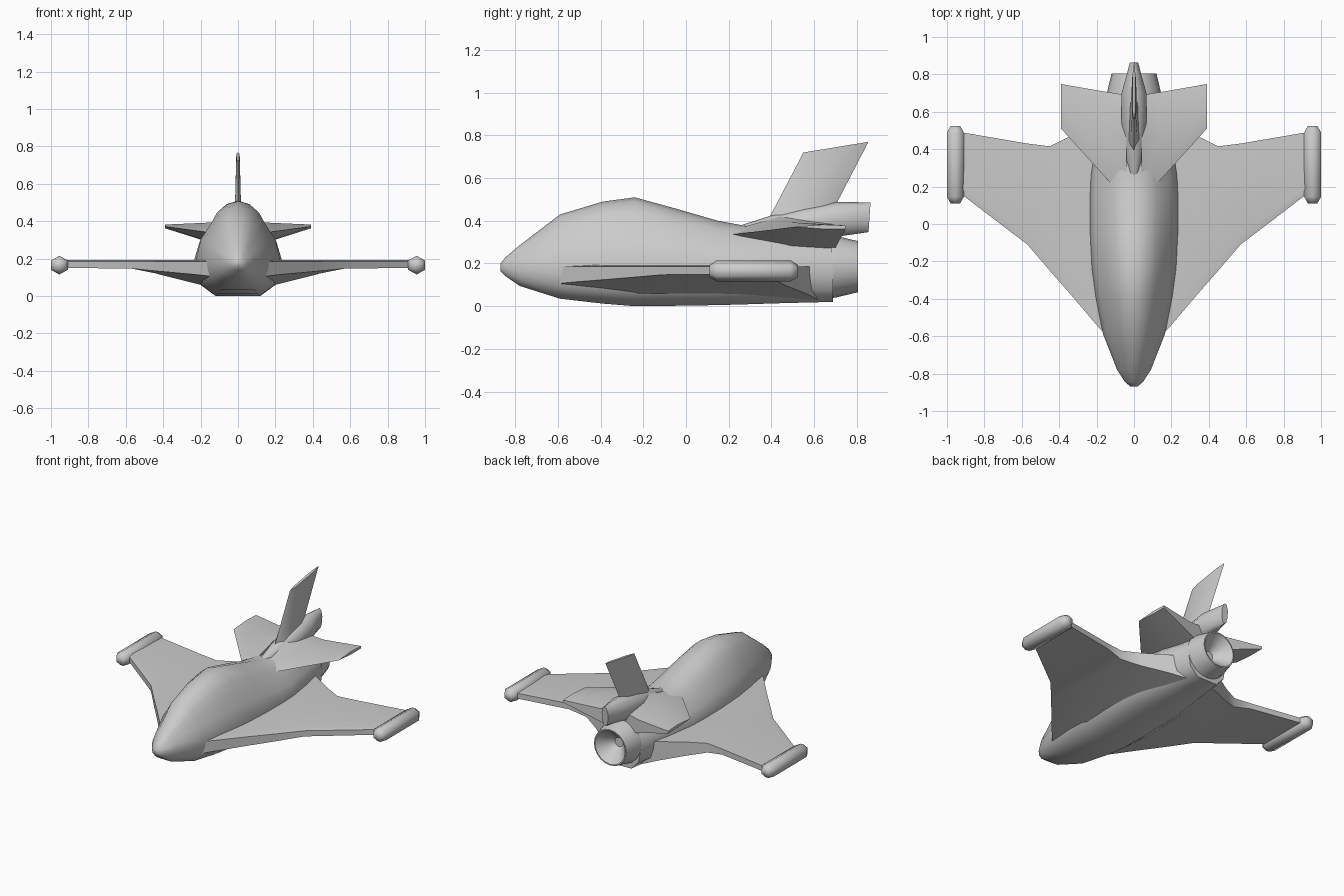
import bpy, bmesh, math
from math import sin, cos, pi

if "Cube" in bpy.data.objects:
    bpy.data.objects.remove(bpy.data.objects["Cube"])

grey = bpy.data.materials.new("hull grey")
grey.use_nodes = True
colour = (0.6, 0.6, 0.6, 1)
grey.diffuse_color = colour
for node in grey.node_tree.nodes:
    if node.type == "BSDF_PRINCIPLED":
        node.inputs["Base Color"].default_value = colour


def loft(name, rings, angle=40, mirror=False):
    """Skin a list of equal-length rings, cap both ends and shade smooth."""
    bm = bmesh.new()
    loops = [[bm.verts.new(p) for p in ring] for ring in rings]
    n = len(loops[0])
    for a, b in zip(loops, loops[1:]):
        for i in range(n):
            j = (i + 1) % n
            bm.faces.new((a[i], a[j], b[j], b[i]))
    bm.faces.new(loops[0][::-1])
    bm.faces.new(loops[-1])
    bmesh.ops.recalc_face_normals(bm, faces=bm.faces[:])
    mesh = bpy.data.meshes.new(name)
    bm.to_mesh(mesh)
    bm.free()
    mesh.materials.append(grey)
    obj = bpy.data.objects.new(name, mesh)
    bpy.context.collection.objects.link(obj)
    bpy.ops.object.select_all(action="DESELECT")
    obj.select_set(True)
    bpy.context.view_layer.objects.active = obj
    bpy.ops.object.shade_smooth_by_angle(angle=math.radians(angle))
    if mirror:
        obj.modifiers.new("Mirror", "MIRROR")
    return obj


def oval(x, y, z, rx, rz, sides):
    return [(x + rx * sin(2 * pi * i / sides), y, z + rz * cos(2 * pi * i / sides))
            for i in range(sides)]


# Fuselage: upper canopy curve and flat-bottomed lower hull
UPPER = [(0, 1), (.27, .94), (.5, .8), (.64, .62), (.88, .36), (1, 0)]
LOWER = [(.97, .3), (.9, .65), (.52, 1), (0, 1)]


def hull_ring(y, w, top, bottom):
    mid = min(.19, (top + bottom) / 2)
    half = [(w * u, mid + v * (top - mid)) for u, v in UPPER]
    half += [(w * u, mid - v * (mid - bottom)) for u, v in LOWER]
    return [(x, y, z) for x, z in half] + [(-x, y, z) for x, z in half[-2:0:-1]]


stations = [
    (-.87, .018, .2, .165), (-.845, .048, .23, .14), (-.78, .09, .285, .095),
    (-.59, .165, .43, .035), (-.39, .205, .49, .012), (-.24, .225, .51, 0),
    (-.04, .235, .455, .002), (.15, .235, .4, .005), (.26, .23, .38, .008),
    (.45, .2, .38, .014), (.69, .145, .345, .02)]
loft("fuselage", [hull_ring(*s) for s in stations], 50)


# Wings: flat on top, thickening below towards the root
def wing_ring(x, front, back, edge, low):
    chord = back - front
    return [(x, front, .185), (x, front, edge), (x, front + .3 * chord, low),
            (x, back, low), (x, back, .185), (x, front + .1 * chord, .192)]


loft("wings", [wing_ring(*s) for s in [
    (.1, -.65, .62, .1, .03), (.2, -.54, .56, .112, .06), (.34, -.375, .47, .125, .095),
    (.45, -.25, .415, .135, .123), (.57, -.11, .43, .147, .147),
    (.95, .18, .495, .15, .15)]], 35, mirror=True)

# Wing tip pods with chamfered ends
loft("wing_tip_pods", [oval(.955, y, .165, r * 1.04, r, 6) for y, r in
     [(.11, .028), (.145, .05), (.49, .05), (.525, .028)]], 62, mirror=True)


# Tailplanes: swept wedges, thick at the root
def tail_ring(x, front, back, z, half):
    mid = front + .55 * (back - front)
    return [(x, front, z), (x, mid, z + half), (x, back, z + half * .6),
            (x, back, z - half), (x, mid, z - half)]


loft("tailplanes", [tail_ring(*s) for s in [
    (.04, .14, .69, .335, .085), (.14, .235, .705, .338, .055),
    (.39, .51, .748, .372, .01)]], 35, mirror=True)

# Tail spine running back under the fin, with a slanted end
spine = []
for y, w, low, high in [(.26, .03, .3, .38), (.4, .055, .3, .425), (.55, .07, .31, .46),
                        (.7, .07, .325, .488), (.8, .04, .338, .487),
                        (.86, .024, .347, .485)]:
    ring = oval(0, y, (low + high) / 2, w, (high - low) / 2, 10)
    lean = .07 if y > .75 else 0
    spine.append([(x, yy + lean * (z - (low + high) / 2), z) for x, yy, z in ring])
loft("tail_spine", spine, 50)


# Swept fin
def fin_ring(front, front_z, back, back_z, half):
    pts = [(0, 0), (half, .2), (half, .8), (0, 1), (-half, .8), (-half, .2)]
    return [(x, front + t * (back - front), front_z + t * (back_z - front_z))
            for x, t in pts]


loft("tail_fin", [fin_ring(*s) for s in [
    (.37, .38, .65, .39, .035), (.43, .49, .71, .49, .016), (.55, .72, .855, .77, .009)]], 35)

# Engine nozzle with a hollow cone inside
loft("engine_nozzle", [oval(0, y, .185, r, r, 20) for y, r in
     [(.68, .147), (.7, .145), (.805, .12), (.805, .112), (.76, .075), (.71, .03)]], 45)
